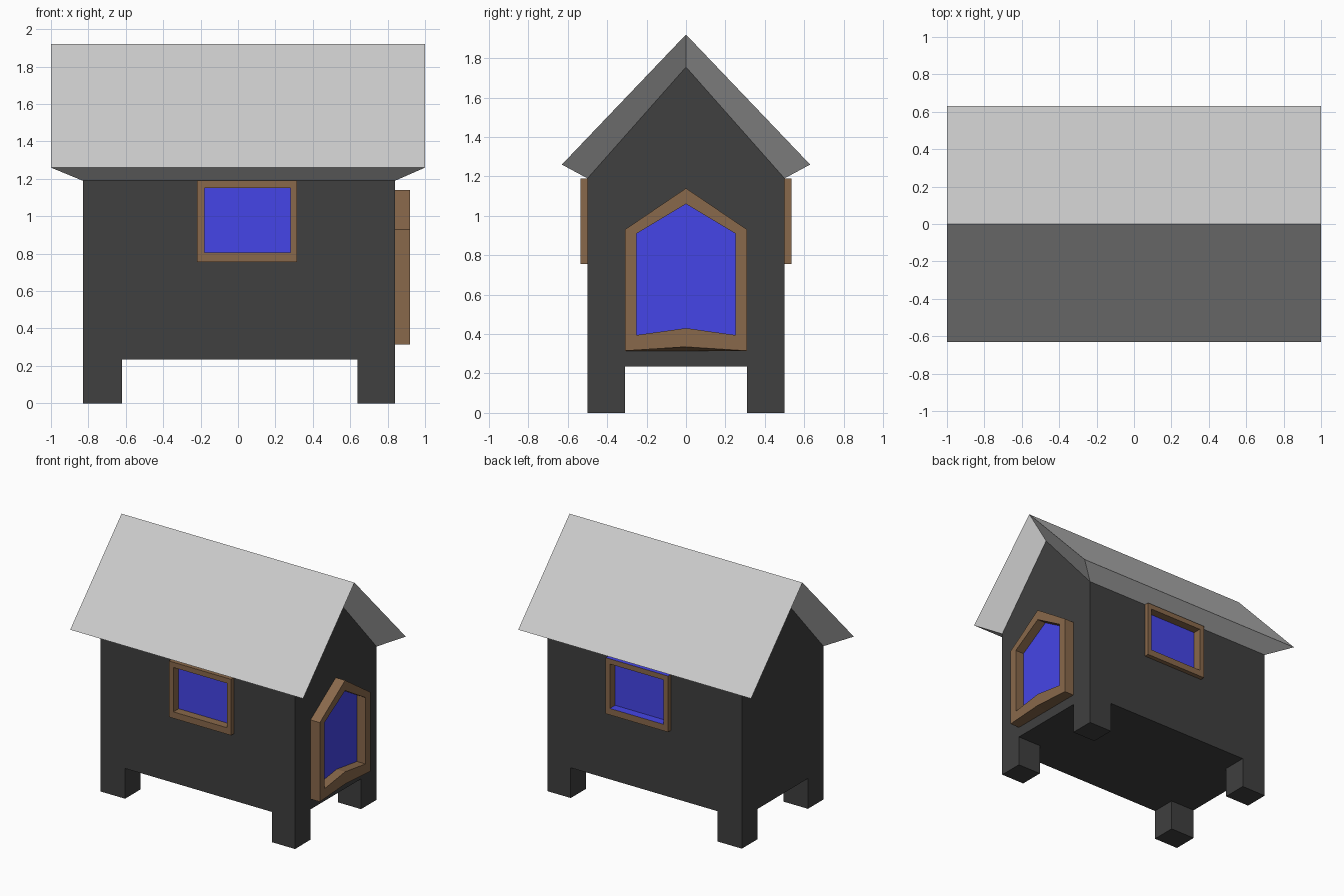
import bpy, bmesh
from mathutils import Vector

if "Cube" in bpy.data.objects:
    bpy.data.objects.remove(bpy.data.objects["Cube"])

X0, X1, HY = -0.83, 0.84, 0.5      # body ends and half depth
FLOOR, EAVE, APEX = 0.235, 1.19, 1.755


def material(name, rgb):
    m = bpy.data.materials.new(name)
    m.diffuse_color = (*rgb, 1)
    m.use_nodes = True
    m.node_tree.nodes["Principled BSDF"].inputs["Base Color"].default_value = m.diffuse_color
    return m


BLACK = material("black", (0.05, 0.05, 0.05))
BROWN = material("brown", (0.25, 0.14, 0.07))
BLUE = material("blue", (0.06, 0.06, 0.8))


def make(name, verts, faces, mats=()):
    bm = bmesh.new()
    vs = [bm.verts.new(v) for v in verts]
    for f in faces:
        bm.faces.new([vs[i] for i in f])
    bmesh.ops.recalc_face_normals(bm, faces=bm.faces)
    me = bpy.data.meshes.new(name)
    bm.to_mesh(me)
    bm.free()
    for m in mats:
        me.materials.append(m)
    ob = bpy.data.objects.new(name, me)
    bpy.context.collection.objects.link(ob)
    return ob


def loft(name, a, b, mats=(), caps=True):
    """Join two matching closed outlines with side faces and end caps."""
    n = len(a)
    faces = [(i, (i + 1) % n, n + (i + 1) % n, n + i) for i in range(n)]
    if caps:
        faces += [range(n), range(n, 2 * n)]
    return make(name, list(a) + list(b), faces, mats)


def box(name, x, y, z, mats=()):
    ring = [(x[0], y[0]), (x[1], y[0]), (x[1], y[1]), (x[0], y[1])]
    return loft(name, [(*p, z[0]) for p in ring], [(*p, z[1]) for p in ring], mats)


def window(name, back, outer, inner, pane):
    """Frame from outer-back, outer-front, inner-front and inner-pane loops."""
    n = len(outer)
    loops = [back, outer, inner, pane]
    faces = [(k * n + i, k * n + (i + 1) % n, (k + 1) * n + (i + 1) % n, (k + 1) * n + i)
             for k in range(3) for i in range(n)]
    frame = make(name + "_frame", sum(loops, []), faces, [BROWN, BLUE])
    glass = make(name + "_glass", pane, [range(n)], [BLUE])
    # open surfaces: orient outward
    out = Vector((1, 0, 0)) if abs(outer[0][0] - outer[1][0]) < 1e-6 and outer[0][0] > X1 \
        else Vector((0, 1 if outer[0][1] > 0 else -1, 0))
    for ob, i in ((frame, n), (glass, 0)):
        if ob.data.polygons[i].normal.dot(out) < 0:
            ob.data.flip_normals()
    return frame


# gabled body
gable = [(-HY, FLOOR), (HY, FLOOR), (HY, EAVE), (0, APEX), (-HY, EAVE)]
body = loft("body", [(X0, *p) for p in gable], [(X1, *p) for p in gable], [BLACK])

# four legs
for sx, x in (("left", (X0, -0.62)), ("right", (0.64, X1))):
    for sy, y in (("front", (-HY, -0.31)), ("back", (0.31, HY))):
        box(f"{sy}_{sx}_leg", x, y, (0, FLOOR), [BLACK])

# roof: outer slopes plus a skirt tapering in to the walls
upper = [(-0.63, 1.26), (0, 1.92), (0.63, 1.26)]
lower = [(-HY, EAVE), (0, APEX), (HY, EAVE)]
roof_top = [(-1, *p) for p in upper] + [(1, *p) for p in reversed(upper)]
roof_low = [(X0, *p) for p in lower] + [(X1, *p) for p in reversed(lower)]
skirt = [(i, (i + 1) % 6, 6 + (i + 1) % 6, 6 + i) for i in range(6)]
make("roof", roof_top + roof_low, [(0, 1, 4, 5), (1, 2, 3, 4)] + skirt)


# front and back windows, recessed into the wall
def rect(x0, x1, z0, z1, y):
    return [(x0, y, z0), (x1, y, z0), (x1, y, z1), (x0, y, z1)]


for side, s in (("front", -1), ("back", 1)):
    big, small = (-0.22, 0.315, 0.755, 1.19), (-0.18, 0.28, 0.805, 1.15)
    frame = window(side + "_window", rect(*big, s * 0.49), rect(*big, s * 0.535),
                   rect(*small, s * 0.535), rect(*small, s * 0.47))
    if s > 0:                       # blue top edge and sill on the back frame
        for i in (2, 8):
            frame.data.polygons[i].material_index = 1
    cutter = box(side + "_window_cutter", (-0.2, 0.295), sorted((s * 0.46, s * 0.6)), (0.785, 1.165))
    cutter.hide_render = True
    cutter.hide_set(True)
    mod = body.modifiers.new(side + "_recess", 'BOOLEAN')
    mod.operation = 'DIFFERENCE'
    mod.solver = 'EXACT'
    mod.object = cutter


# pointed window on the right gable
def pointed(x, w, corner, mid, shoulder, top):
    return [(x, -w, corner), (x, 0, mid), (x, w, corner),
            (x, w, shoulder), (x, 0, top), (x, -w, shoulder)]


window("gable_window", pointed(X1, 0.31, 0.315, 0.315, 0.93, 1.14),
       pointed(0.92, 0.31, 0.315, 0.335, 0.93, 1.14),
       pointed(0.92, 0.25, 0.395, 0.43, 0.91, 1.06),
       pointed(0.847, 0.25, 0.395, 0.43, 0.91, 1.06))
